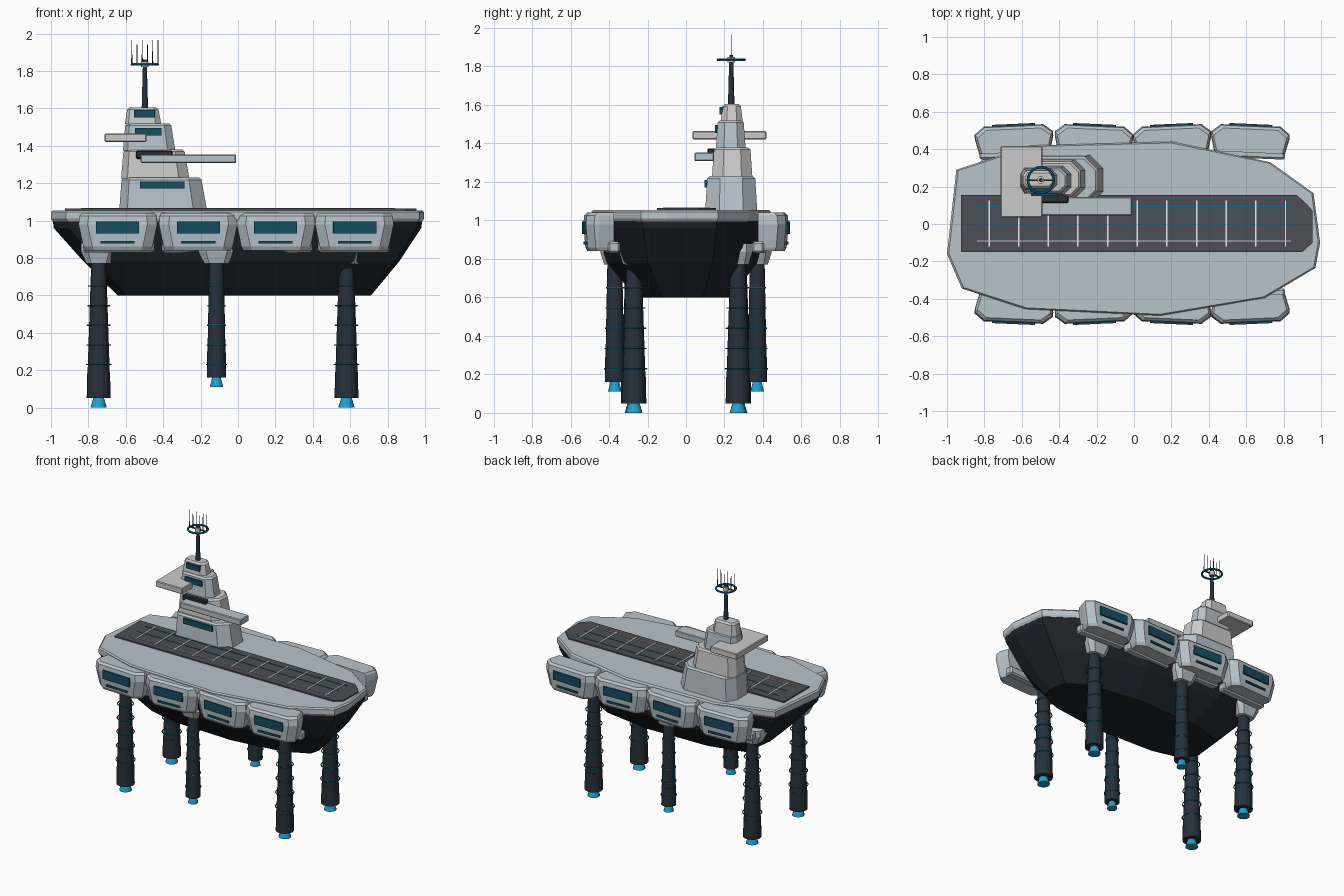
import bpy, bmesh, math
from mathutils import Matrix, Vector

if "Cube" in bpy.data.objects:
    bpy.data.objects.remove(bpy.data.objects["Cube"])


def material(name, rgb):
    m = bpy.data.materials.new(name)
    m.diffuse_color = [(c / 255) ** 2.2 for c in rgb] + [1]
    m.use_nodes = True
    m.node_tree.nodes["Principled BSDF"].inputs["Base Color"].default_value = m.diffuse_color
    return m


PALE = material("pale_plating", (205, 208, 209))
PLATE = material("blue_grey_plating", (182, 194, 203))
DARK = material("dark_hull", (33, 40, 47))
LEG = material("leg_metal", (42, 52, 62))
ASPHALT = material("runway_grey", (76, 80, 87))
GLASS = material("teal_glass", (28, 78, 96))
TEAL = material("teal_trim", (20, 110, 140))
GLOW = material("thruster_blue", (38, 160, 208))
WHITE = material("white_paint", (235, 238, 240))


def finish(bm, name, mat, smooth=False):
    bmesh.ops.recalc_face_normals(bm, faces=bm.faces)
    me = bpy.data.meshes.new(name)
    bm.to_mesh(me)
    bm.free()
    me.materials.append(mat)
    ob = bpy.data.objects.new(name, me)
    bpy.context.collection.objects.link(ob)
    for p in me.polygons:
        p.use_smooth = smooth
    return ob


def loft(name, rings, mat):
    """Closed solid through rings with equal point counts."""
    bm = bmesh.new()
    vs = [[bm.verts.new(p) for p in r] for r in rings]
    n = len(vs[0])
    for a, b in zip(vs, vs[1:]):
        for i in range(n):
            bm.faces.new((a[i], a[(i + 1) % n], b[(i + 1) % n], b[i]))
    bm.faces.new(vs[0][::-1])
    bm.faces.new(vs[-1])
    return finish(bm, name, mat)


def box(name, x0, x1, y0, y1, z0, z1, mat, bevel=0):
    bm = bmesh.new()
    bmesh.ops.create_cube(bm, size=1)
    bmesh.ops.scale(bm, vec=(x1 - x0, y1 - y0, z1 - z0), verts=bm.verts)
    bmesh.ops.translate(bm, vec=((x0 + x1) / 2, (y0 + y1) / 2, (z0 + z1) / 2), verts=bm.verts)
    if bevel:
        bmesh.ops.bevel(bm, geom=bm.edges[:], offset=bevel, segments=1, affect='EDGES')
    return finish(bm, name, mat)


def cone(name, x, y, z0, z1, r0, r1, mat, n=16):
    rings = [[(x + r * math.cos(2 * math.pi * i / n), y + r * math.sin(2 * math.pi * i / n), z)
              for i in range(n)] for z, r in ((z0, r0), (z1, r1))]
    return loft(name, rings, mat)


def ring(name, x, y, z, R, r, mat):
    bpy.ops.mesh.primitive_torus_add(location=(x, y, z), major_radius=R, minor_radius=r,
                                     major_segments=24, minor_segments=6)
    ob = bpy.context.object
    ob.name = name
    ob.data.materials.append(mat)


# Hull and deck share one outline
outline = [(-1.0, -.16), (-.92, -.345), (-.58, -.455), (.14, -.49), (.70, -.395), (.97, -.235),
           (.995, -.10), (.96, .165), (.73, .33), (.20, .44), (-.55, .42), (-.95, .29)]


def level(z, sx, sy, dx=0):
    return [(x * sx + dx, y * sy, z) for x, y in outline]


loft("hull", [level(.60, .68, .53, .035), level(.78, .845, .84, .02), level(.96, .985, .95),
              level(1.0, .99, .97)], DARK)
loft("deck", [level(.995, .99, .985), level(1.01, 1, 1), level(1.045, 1, 1), level(1.055, .99, .985)], PLATE)

# Runway with painted lines
strip = [(-.925, -.15), (.90, -.15), (.955, -.10), (.955, .07), (.93, .10), (.87, .155), (-.925, .155)]
loft("runway", [[(x, y, z) for x, y in strip] for z in (1.05, 1.064)], ASPHALT)
for y, m in ((.095, TEAL), (0, TEAL), (-.09, PLATE)):
    box("runway_line", -.84, .84, y - .003, y + .003, 1.06, 1.067, m)
for i in range(11):
    x = -.775 + i * .1585
    box("runway_cross_mark", x - .004, x + .004, -.12, .125, 1.06, 1.068, WHITE)


# Side pods, four per side, slightly angled
def pod_ring(z, hx, yo):
    c = .05
    return [(-hx + .02, -.05, z), (-hx, .03, z), (-hx, yo - .04, z), (-hx + c, yo, z),
            (hx - c, yo, z), (hx, yo - .04, z), (hx, .03, z), (hx - .02, -.05, z)]


for s in (-1, 1):
    for i, cx in enumerate((-.64, -.215, .205, .62)):
        parts = [
            loft("side_pod", [pod_ring(.84, .175, .075), pod_ring(.86, .185, .085), pod_ring(.98, .21, .095),
                              pod_ring(1.025, .205, .09), pod_ring(1.04, .195, .075)], PLATE),
            box("pod_window", -.115, .115, .07, .103, .93, .995, GLASS),
            box("pod_slot", -.09, .09, .07, .096, .876, .89, GLASS),
            box("pod_mount", -.19, .19, -.08, -.02, .83, .89, PLATE, .01)]
        tilt = math.radians(2.5 if i % 2 == 0 else -2.5)
        M = Matrix.Diagonal((1, s, 1, 1)) @ Matrix.Translation((cx, .432, 0)) @ Matrix.Rotation(tilt, 4, 'Z')
        for p in parts:
            p.data.transform(M)
            if s < 0:
                p.data.flip_normals()

# Legs with thrusters, rings and caps
for s in (-1, 1):
    for x, y, foot, r in ((-.745, .275, .05, .064), (-.115, .37, .16, .052), (.58, .27, .05, .064)):
        y *= s
        cone("leg", x, y, foot + .13, .86, r * .93, .037, LEG)
        cone("leg_foot", x, y, foot, foot + .14, r, r * .95, LEG)
        cone("leg_thruster", x, y, foot - .05, foot, r * .68, r * .45, GLOW)
        for z in (.23, .335, .44, .545, .65):
            ring("leg_ring", x, y, z, r * 1.03 - (z - .2) * .025, .004, TEAL)
        loft("leg_cap", [[(x + a * h, y + b * k, z) for a, b in ((-1, -.6), (-.6, -1), (.6, -1), (1, -.6),
                         (1, .6), (.6, 1), (-.6, 1), (-1, .6))]
                         for z, h, k in ((.77, .065, .055), (.835, .095, .075), (.88, .095, .075))], PLATE)


# Stepped tower
def tier(z0, z1, x0, x1, y0, y1, slant, mat):
    def plan(z, a, b, c, d):
        k = (d - c) * .27
        return [(a + k * .6, c, z), (b - k, c, z), (b, c + k, z), (b, d - k, z),
                (b - k, d, z), (a + k * .6, d, z), (a, d - k, z), (a, c + k, z)]
    e = .012
    top = (x0 + .012, x1 - slant, y0 + .01, y1 - .01)
    loft("tower_tier", [plan(z0, x0, x1, y0, y1), plan(z1 - .012, *top),
                        plan(z1, top[0] + e, top[1] - e, top[2] + e, top[3] - e)], mat)


tier(1.05, 1.23, -.635, -.165, .10, .37, .03, PLATE)
tier(1.225, 1.38, -.625, -.26, .135, .345, .025, PALE)
tier(1.375, 1.52, -.615, -.335, .155, .31, .022, PLATE)
tier(1.515, 1.605, -.605, -.41, .18, .295, .015, PALE)
for x0, x1, y, z0, z1 in ((-.525, -.285, .095, 1.17, 1.21), (-.55, -.41, .15, 1.455, 1.495),
                          (-.555, -.445, .173, 1.55, 1.59)):
    box("tower_window", x0, x1, y, y + .03, z0, z1, GLASS)
box("tower_wing", -.713, -.49, .035, .417, 1.42, 1.465, PALE, .005)
box("tower_boom", -.52, -.01, .045, .145, 1.308, 1.353, PLATE, .005)
box("boom_housing", -.545, -.35, .112, .16, 1.33, 1.375, LEG, .006)

# Mast with ring and aerials
MX, MY = -.498, .235
cone("mast", MX, MY, 1.60, 1.86, .017, .010, LEG, 12)
cone("mast_head", MX, MY, 1.82, 1.85, .02, .02, PALE, 12)
ring("mast_ring", MX, MY, 1.835, .069, .007, TEAL)
box("mast_ring_spoke", MX - .065, MX + .065, MY - .004, MY + .004, 1.831, 1.839, LEG)
for i, h in enumerate((1.965, 1.94, 1.965, 1.94, 1.965, 1.965)):
    x = MX - .07 + i * .028
    cone("aerial", x, MY, 1.835, h, .003, .002, DARK, 6)
